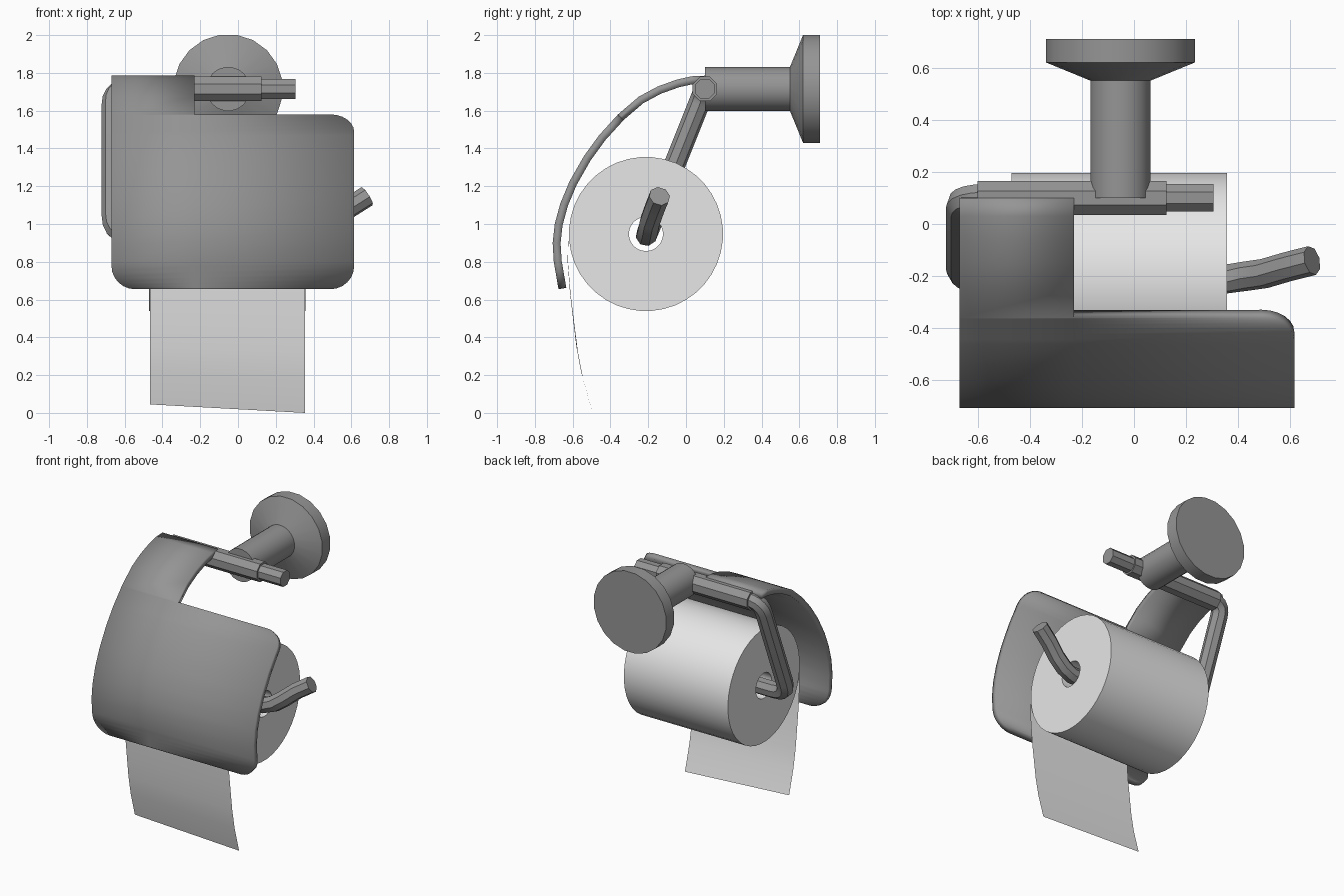
import bpy, bmesh, math
from mathutils import Vector

if "Cube" in bpy.data.objects:
    bpy.data.objects.remove(bpy.data.objects["Cube"])


def material(name, v):
    m = bpy.data.materials.new(name)
    m.diffuse_color = (v, v, v, 1)
    m.use_nodes = True
    m.node_tree.nodes["Principled BSDF"].inputs["Base Color"].default_value = m.diffuse_color
    return m


METAL = material("grey metal", 0.3)
PAPER = material("white paper", 0.8)


def make(name, verts, faces, mat, fix=True):
    me = bpy.data.meshes.new(name)
    me.from_pydata([tuple(v) for v in verts], [], faces)
    if fix:
        bm = bmesh.new()
        bm.from_mesh(me)
        bmesh.ops.recalc_face_normals(bm, faces=bm.faces)
        bm.to_mesh(me)
        bm.free()
    ob = bpy.data.objects.new(name, me)
    bpy.context.collection.objects.link(ob)
    me.materials.append(mat)
    bpy.ops.object.select_all(action='DESELECT')
    ob.select_set(True)
    bpy.context.view_layer.objects.active = ob
    bpy.ops.object.shade_smooth_by_angle(angle=math.radians(32))
    return ob


def lathe(name, profile, axis, centre, n, mat, ring=False):
    """Revolve (distance along axis, radius) points; ring closes the loop, else ends are capped."""
    verts, faces = [], []
    for d, r in profile:
        for i in range(n):
            a = 2 * math.pi * (i + 0.5) / n
            u, w = r * math.cos(a), r * math.sin(a)
            p = (d, u, w) if axis == 'x' else (u, d, w)
            verts.append(Vector(centre) + Vector(p))
    k = len(profile)
    for j in range(k if ring else k - 1):
        a, b = j * n, (j + 1) % k * n
        faces += [(a + i, a + (i + 1) % n, b + (i + 1) % n, b + i) for i in range(n)]
    if not ring:
        faces += [tuple(range(n)), tuple(range((k - 1) * n, k * n))]
    return make(name, verts, faces, mat)


def fillet(a, corner, b, r, steps=5):
    """Rounded corner between a-corner-b."""
    c = Vector(corner)
    p = c + (Vector(a) - c).normalized() * r
    q = c + (Vector(b) - c).normalized() * r
    ts = [i / steps for i in range(steps + 1)]
    return [p * (1 - t) ** 2 + c * 2 * t * (1 - t) + q * t * t for t in ts]


def tube(name, path, r, n, mat):
    verts, faces = [], []
    path = [Vector(p) for p in path]
    normal = None
    for j, p in enumerate(path):
        t = (path[min(j + 1, len(path) - 1)] - path[max(j - 1, 0)]).normalized()
        if normal is None:
            normal = Vector((0, 0, 1))
        normal = (normal - t * normal.dot(t)).normalized()
        side = t.cross(normal)
        for i in range(n):
            a = 2 * math.pi * (i + 0.5) / n
            verts.append(p + (normal * math.cos(a) + side * math.sin(a)) * r)
        if j:
            o, q = (j - 1) * n, j * n
            faces += [(o + i, o + (i + 1) % n, q + (i + 1) % n, q + i) for i in range(n)]
    faces += [tuple(range(n)), tuple(range(len(verts) - n, len(verts)))]
    return make(name, verts, faces, mat)


# Wall flange with tapering neck
lathe("wall_mount", [(0.71, 0.29), (0.62, 0.29), (0.55, 0.117), (0.10, 0.117)],
      'y', (-0.052, 0, 1.715), 20, METAL)

# Bent rod: upper bar, side arm, roll spindle with upturned tip
start, top = (0.305, 0.10, 1.715), (-0.665, 0.10, 1.715)
low, tip = (-0.665, -0.21, 0.94), (0.36, -0.21, 0.94)
path = [start] + fillet(start, top, low, 0.09) + fillet(top, low, tip, 0.11)
path += [tip, (0.43, -0.20, 0.965), (0.50, -0.19, 1.015), (0.585, -0.165, 1.085), (0.683, -0.14, 1.147)]
tube("bent_rod", path, 0.057, 8, METAL)

# Hinge sleeve over the upper bar
lathe("hinge_sleeve", [(-0.6, 0.07), (0.125, 0.07)], 'x', (0, 0.10, 1.715), 8, METAL)

# Paper roll with hollow core
lathe("paper_roll", [(-0.47, 0.408), (0.357, 0.408), (0.357, 0.09), (-0.47, 0.09)],
      'x', (0, -0.212, 0.947), 40, PAPER, ring=True)

# Hanging sheet with a slightly slanted torn edge
side = [(-0.622, 0.95), (-0.625, 0.80), (-0.61, 0.62), (-0.59, 0.46), (-0.572, 0.32), (-0.545, 0.18), (-0.495, 0.0)]
verts = []
for i, (y, z) in enumerate(side):
    f = i / (len(side) - 1)
    verts += [(-0.465, y - 0.012 * f, z + 0.045 * f), (0.355, y, z)]
make("hanging_sheet", verts,
     [(2 * i + 2, 2 * i + 3, 2 * i + 1, 2 * i) for i in range(len(side) - 1)], PAPER, False)

# Curved cover: side profile (y, z) from hinge to lower lip
prof = [(0.10, 1.785), (0.03, 1.782), (-0.05, 1.764), (-0.15, 1.728), (-0.25, 1.674), (-0.36, 1.58),
        (-0.46, 1.47), (-0.54, 1.36), (-0.617, 1.225), (-0.665, 1.11), (-0.695, 1.0),
        (-0.706, 0.9), (-0.70, 0.8), (-0.675, 0.655)]
STEP = 5          # profile point where the cover widens
cum = [0.0]
for p, q in zip(prof, prof[1:]):
    cum.append(cum[-1] + math.dist(p, q))


def at(s):
    for i in range(len(prof) - 1):
        if s <= cum[i + 1] + 1e-6:
            t = (s - cum[i]) / (cum[i + 1] - cum[i])
            return [a + (b - a) * t for a, b in zip(prof[i], prof[i + 1])]
    return prof[-1]


X0, XN, X1, R = -0.67, -0.23, 0.615, 0.125
s0, s1 = cum[STEP], cum[-1]


def inset(d):
    """How far a rounded corner pulls the edge in, d from the end."""
    return R - math.sqrt(max(0, R * R - (R - d) ** 2)) if d < R else 0


arc = [R * (1 - math.cos(math.pi / 2 * i / 6)) for i in range(7)]
rows = sorted(set(round(s, 4) for s in cum[STEP + 1:-1] + [s0 + a for a in arc] + [s1 - a for a in arc]))
verts, faces = [], []
for y, z in prof[:STEP]:
    verts += [(X0, y, z), (XN, y, z)]
base = len(verts)
for s in rows:
    y, z = at(min(max(s, s0), s1))
    b = inset(max(0, s1 - s))
    verts += [(X0 + b, y, z), (XN, y, z), (X1 - max(b, inset(max(0, s - s0))), y, z)]
for i in range(STEP):
    a, b = 2 * i, 2 * i + 2
    faces.append((b, b + 1, a + 1, a))
for i in range(len(rows) - 1):
    a = base + 3 * i
    faces += [(a + 3 + k, a + 4 + k, a + 1 + k, a + k) for k in (0, 1)]
cover = make("curved_cover", verts, faces, METAL, False)
sol = cover.modifiers.new("thickness", 'SOLIDIFY')
sol.thickness = 0.042
sol.offset = -1
bpy.ops.object.modifier_move_to_index(modifier="thickness", index=0)
